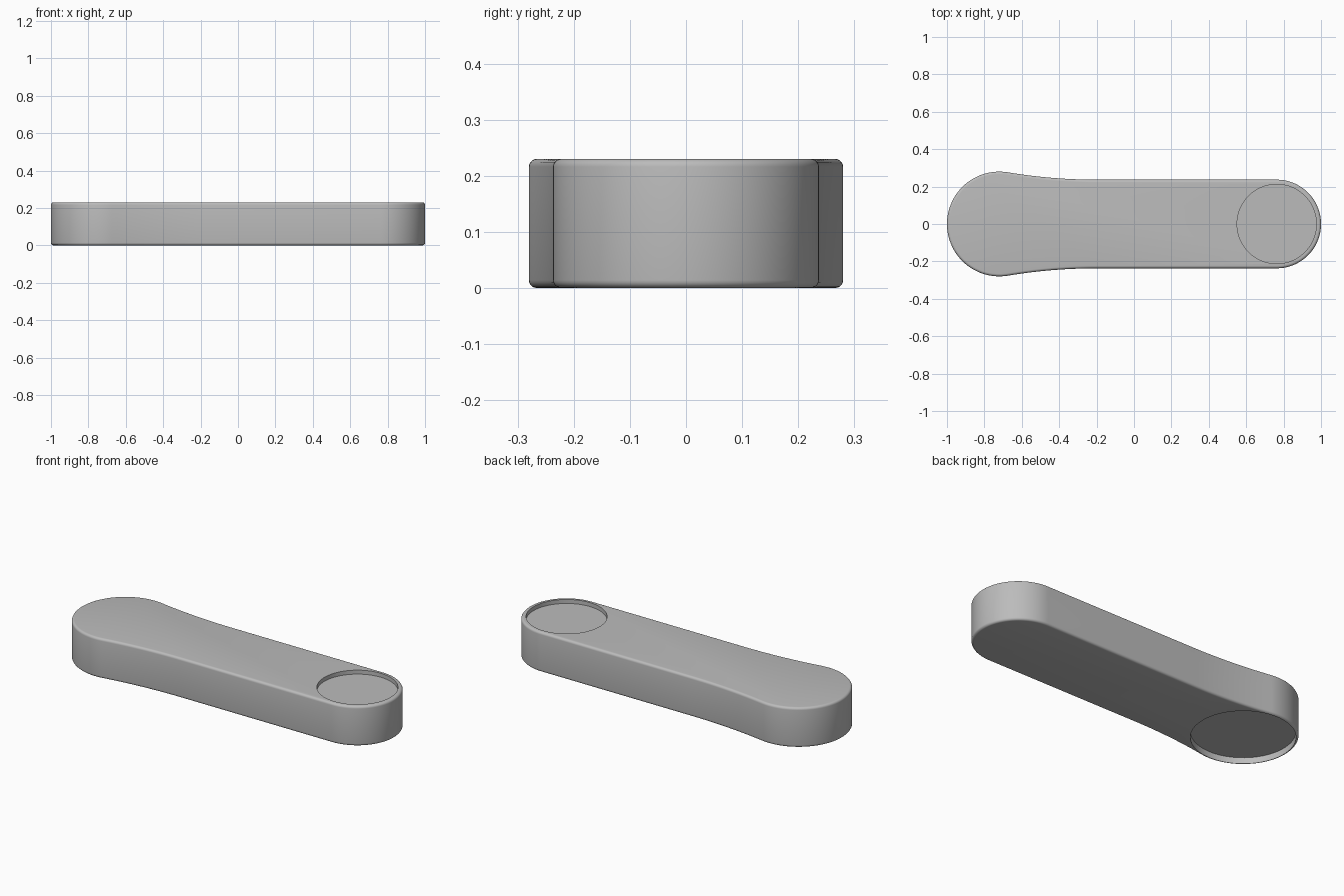
import bpy, bmesh
from math import sin, cos, pi, atan2

cube = bpy.data.objects.get("Cube")
if cube:
    bpy.data.objects.remove(cube, do_unlink=True)

HEIGHT = 0.23
WIDE_X, WIDE_R = -0.72, 0.28        # broad end
SLIM_X, SLIM_R = 0.763, 0.237       # narrow end
WAIST_X = -0.2                      # where the flare meets the straight sides

grey = bpy.data.materials.new("plain grey")
grey.use_nodes = True
colour = (0.5, 0.5, 0.5, 1)
grey.diffuse_color = colour
grey.node_tree.nodes["Principled BSDF"].inputs["Base Color"].default_value = colour


def arc(cx, cy, r, start, end, steps):
    angles = [start + (end - start) * i / steps for i in range(steps + 1)]
    return [(cx + r * cos(a), cy + r * sin(a)) for a in angles]


def prism(name, outline, z0, z1):
    bm = bmesh.new()
    base = bm.faces.new([bm.verts.new((x, y, z0)) for x, y in outline])
    top = bmesh.ops.extrude_face_region(bm, geom=[base])["geom"]
    verts = [v for v in top if isinstance(v, bmesh.types.BMVert)]
    bmesh.ops.translate(bm, verts=verts, vec=(0, 0, z1 - z0))
    bmesh.ops.recalc_face_normals(bm, faces=bm.faces)
    mesh = bpy.data.meshes.new(name)
    bm.to_mesh(mesh)
    bm.free()
    mesh.materials.append(grey)
    obj = bpy.data.objects.new(name, mesh)
    bpy.context.collection.objects.link(obj)
    return obj


# Flare circle, tangent to both the straight side and the broad end
dx = WAIST_X - WIDE_X
flare_r = (dx**2 + SLIM_R**2 - WIDE_R**2) / (2 * (WIDE_R - SLIM_R))
flare_y = SLIM_R + flare_r
join = atan2(flare_y, dx)

# Upper half of the outline, mirrored for the lower half
half = arc(SLIM_X, 0, SLIM_R, 0, pi / 2, 32)
half += arc(WAIST_X, flare_y, flare_r, -pi / 2, join - pi, 16)
half += arc(WIDE_X, 0, WIDE_R, join, pi, 40)[1:]
outline = half + [(x, -y) for x, y in half[-2:0:-1]]
body = prism("arm_body", outline, 0, HEIGHT)

# Rounded top and bottom rims
bevel = body.modifiers.new("rounded_rims", 'BEVEL')
bevel.width = 0.014
bevel.segments = 5
bevel.limit_method = 'ANGLE'
bevel.angle_limit = 1.0


# Shallow round sockets: top of the narrow end, underside of the broad end
def socket(name, x, radius, z0, z1):
    cutter = prism(name, arc(x, 0, radius, 0, 2 * pi, 96)[:-1], z0, z1)
    cutter.hide_render = True
    cutter.hide_viewport = True
    cut = body.modifiers.new(name, 'BOOLEAN')
    cut.operation = 'DIFFERENCE'
    cut.solver = 'EXACT'
    cut.object = cutter
    return cutter


cutters = [socket("top_socket_cutter", SLIM_X, 0.212, HEIGHT - 0.023, HEIGHT + 0.1),
           socket("bottom_socket_cutter", WIDE_X, 0.267, -0.1, 0.035)]

# Bake the modifiers, drop the cutters, then shade
bpy.context.view_layer.update()
graph = bpy.context.evaluated_depsgraph_get()
body.data = bpy.data.meshes.new_from_object(body.evaluated_get(graph))
body.modifiers.clear()
for cutter in cutters:
    bpy.data.objects.remove(cutter, do_unlink=True)
bpy.ops.object.select_all(action='DESELECT')
body.select_set(True)
bpy.context.view_layer.objects.active = body
bpy.ops.object.shade_smooth_by_angle(angle=0.6)
